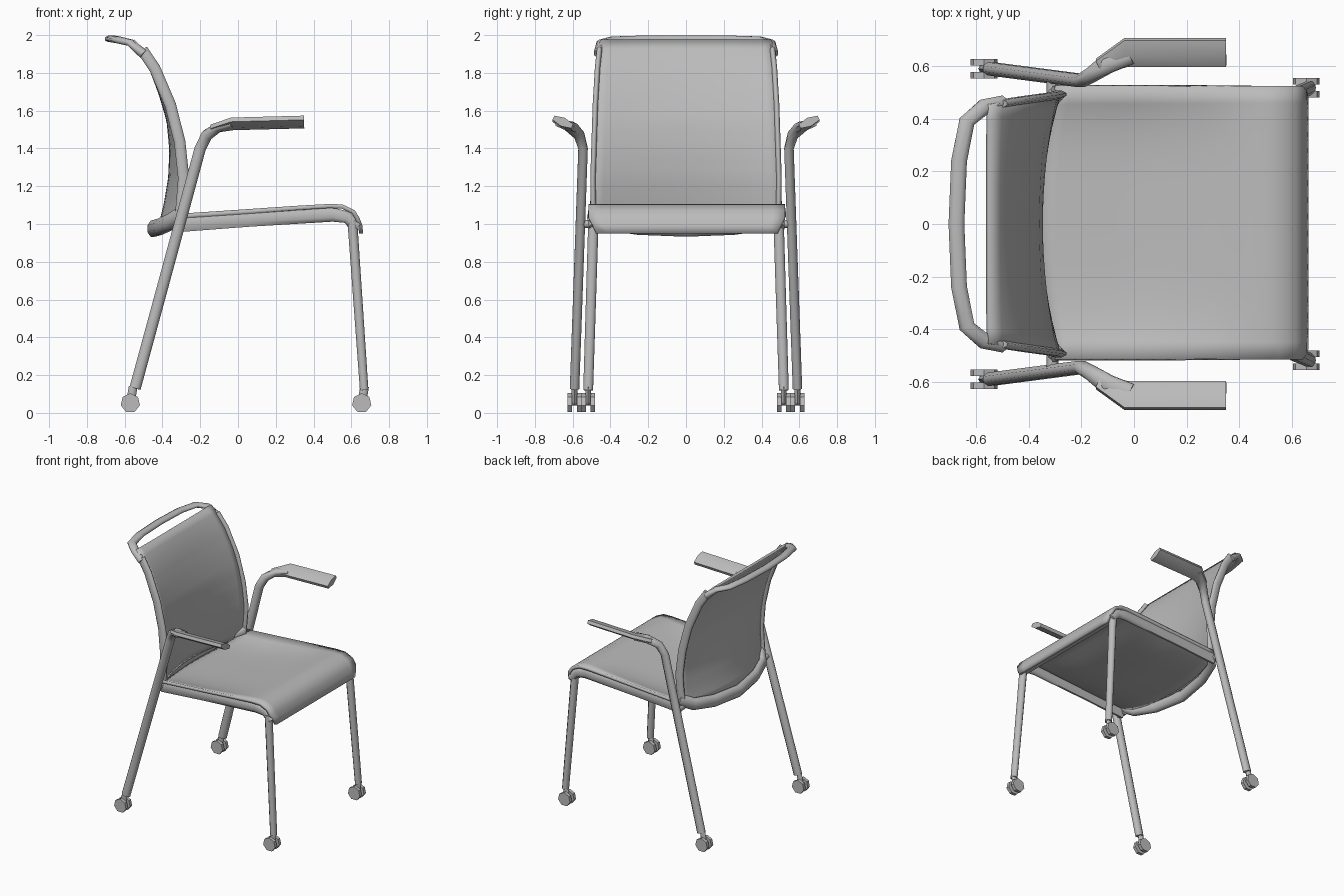
import bpy, bmesh, math
from mathutils import Vector

if "Cube" in bpy.data.objects:
    bpy.data.objects.remove(bpy.data.objects["Cube"])

grey = bpy.data.materials.new("warm grey")
grey.use_nodes = True
COLOUR = (0.5, 0.5, 0.5, 1)
grey.diffuse_color = COLOUR
grey.node_tree.nodes["Principled BSDF"].inputs["Base Color"].default_value = COLOUR


def finish(name, bm, angle=65):
    bmesh.ops.recalc_face_normals(bm, faces=bm.faces)
    mesh = bpy.data.meshes.new(name)
    bm.to_mesh(mesh)
    bm.free()
    mesh.materials.append(grey)
    ob = bpy.data.objects.new(name, mesh)
    bpy.context.collection.objects.link(ob)
    bpy.ops.object.select_all(action='DESELECT')
    ob.select_set(True)
    bpy.context.view_layer.objects.active = ob
    bpy.ops.object.shade_smooth_by_angle(angle=math.radians(angle))
    return ob


def lerp(table, t):
    """Piecewise linear lookup in rows of (key, value, ...)."""
    for a, b in zip(table, table[1:]):
        if t <= b[0]:
            k = (t - a[0]) / (b[0] - a[0])
            return [p + (q - p) * k for p, q in zip(a[1:], b[1:])]
    return table[-1][1:]


def sweep(name, points, sizes, sides=8, across=(0, 1, 0)):
    """Tube along points; sizes are (width along across, thickness)."""
    pts = [Vector(p) for p in points]
    if len(sizes) == 1:
        sizes = sizes * len(pts)
    bm = bmesh.new()
    rings = []
    for i, p in enumerate(pts):
        d = (pts[min(i + 1, len(pts) - 1)] - pts[max(i - 1, 0)]).normalized()
        up = d.cross(Vector(across)).normalized()
        side = up.cross(d)
        w, h = sizes[i]
        grow = 0.5 / math.cos(math.pi / sides)
        ring = []
        for k in range(sides):
            a = 2 * math.pi * (k + 0.5) / sides
            ring.append(bm.verts.new(p + grow * (side * w * math.cos(a) + up * h * math.sin(a))))
        rings.append(ring)
    for r, s in zip(rings, rings[1:]):
        for k in range(sides):
            j = (k + 1) % sides
            bm.faces.new((r[k], r[j], s[j], s[k]))
    bm.faces.new(rings[0])
    bm.faces.new(rings[-1])
    return finish(name, bm)


def sheet(name, func, nu, nv, thickness):
    """Grid surface func(u, v), u in 0..1, v in -1..1, given a thickness."""
    bm = bmesh.new()
    g = [[bm.verts.new(func(i / nu, 2 * j / nv - 1)) for j in range(nv + 1)] for i in range(nu + 1)]
    for i in range(nu):
        for j in range(nv):
            bm.faces.new((g[i][j], g[i + 1][j], g[i + 1][j + 1], g[i][j + 1]))
    ob = finish(name, bm, 60)
    mod = ob.modifiers.new("thickness", 'SOLIDIFY')
    mod.thickness = thickness
    mod.offset = 0
    return ob


# Seat: rolled front lip, sagging middle, concave rear edge
SEAT = [(0, -0.3, 1.045, 0.06), (0.25, 0.0, 1.065, 0.06), (0.5, 0.3, 1.085, 0.035),
        (0.65, 0.48, 1.095, 0), (0.75, 0.55, 1.093, 0), (0.85, 0.61, 1.065, 0),
        (0.93, 0.645, 1.01, 0), (1, 0.652, 0.95, 0)]


def seat_point(u, v):
    x, z, sag = lerp(SEAT, u)
    x -= 0.07 * (1 - v * v) * max(0, 1 - u * 4)
    width = 0.52 - 0.04 * max(0, (u - 0.9) * 10) * abs(v)
    return (x, v * width + 0.005, z - sag * (1 - v ** 4))


sheet("seat", seat_point, 20, 16, 0.022)

# Backrest: curved profile, hollow across, flattening toward the top
BACK = [(1.0, -0.41, 0.1, 0.49), (1.1, -0.385, 0.095, 0.505), (1.25, -0.36, 0.075, 0.50),
        (1.4, -0.355, 0.055, 0.495), (1.55, -0.37, 0.04, 0.49), (1.7, -0.415, 0.035, 0.485),
        (1.83, -0.465, 0.022, 0.475), (1.92, -0.515, 0.01, 0.465), (1.97, -0.555, 0, 0.455)]


def back_point(u, v):
    z = 1.0 + 0.97 * u
    x, curl, width = lerp(BACK, z)
    return (x + curl * v * v, v * width, z)


sheet("backrest", back_point, 20, 16, 0.018)


def mirrored(half):
    """Complete a path whose last point lies on the middle plane."""
    return half + [(x, -y, z) for x, y, z in reversed(half[:-1])]


# Handle loop above the backrest and scooped bar below it
sweep("back_handle", mirrored([(-0.5, 0.465, 1.9), (-0.57, 0.445, 1.96), (-0.635, 0.39, 1.975),
      (-0.665, 0.24, 1.98), (-0.675, 0, 1.98)]),
      [(0.05, 0.045)] + [(0.035, 0.06)] * 7 + [(0.05, 0.045)], 8, (0, 0, 1))
sweep("back_lower_bar", mirrored([(-0.29, 0.5, 1.055), (-0.36, 0.42, 1.01), (-0.415, 0.25, 0.985),
      (-0.45, 0, 0.975)]), [(0.085, 0.06)], 8, (0, 0, 1))
sweep("front_crossbar", [(0.6, -0.48, 1.0), (0.6, 0.48, 1.0)], [(0.05, 0.05)], 6, (0, 0, 1))


def caster(name, x, y):
    bm = bmesh.new()
    for off in (-0.025, 0.025):
        res = bmesh.ops.create_cone(bm, cap_ends=True, segments=7, radius1=0.052, radius2=0.052, depth=0.025)
        for v in res["verts"]:
            px, py, pz = v.co
            v.co = (x + px, y + off + pz, 0.052 + py)
    finish(name + "_wheels", bm, 30)
    sweep(name + "_axle", [(x, y - 0.03, 0.055), (x, y + 0.03, 0.055)], [(0.03, 0.03)], 6, (0, 0, 1))
    sweep(name + "_stem", [(x, y, 0.05), (x + 0.015, y, 0.14)], [(0.03, 0.04)], 6)


for label, s in (("left", 1), ("right", -1)):
    # Edge frame of the backrest
    rail = [back_point(t, s * 0.985) for t in (0.05, 0.25, 0.45, 0.65, 0.85, 0.95)]
    sweep("back_rail_" + label, rail, [(0.028, 0.06)], 8)
    # Frame under the seat edge
    sweep("seat_rail_" + label, [(x, s * 0.5 + 0.005, z) for x, z in
          ((-0.31, 1.0), (0.05, 1.025), (0.5, 1.05), (0.58, 1.035), (0.63, 0.98))],
          [(0.035, 0.085), (0.035, 0.08), (0.035, 0.075), (0.035, 0.065), (0.035, 0.05)], 8)
    # Legs
    sweep("front_leg_" + label, [(0.668, s * 0.518, 0.12), (0.605, s * 0.49, 1.02)],
          [(0.052, 0.045), (0.055, 0.052)], 8)
    sweep("rear_leg_" + label, [(-0.545, s * 0.59, 0.13), (-0.2, s * 0.545, 1.4),
          (-0.165, s * 0.565, 1.47), (-0.1, s * 0.61, 1.515), (-0.02, s * 0.65, 1.53)],
          [(0.05, 0.06)] * 2 + [(0.055, 0.06), (0.075, 0.05), (0.09, 0.035)], 8)
    # Armrest, tilted outward
    sweep("armrest_" + label, [(-0.13, s * 0.6, 1.505), (-0.03, s * 0.652, 1.53), (0.35, s * 0.652, 1.54)],
          [(0.06, 0.04), (0.11, 0.042), (0.11, 0.042)], 6, (0, 1, s * 0.45))
    # Joint between leg and seat
    sweep("leg_joint_" + label, [(-0.31, s * 0.47, 1.0), (-0.31, s * 0.56, 1.0)], [(0.04, 0.04)], 6, (0, 0, 1))
    caster("front_caster_" + label, 0.655, s * 0.518)
    caster("rear_caster_" + label, -0.57, s * 0.59)
